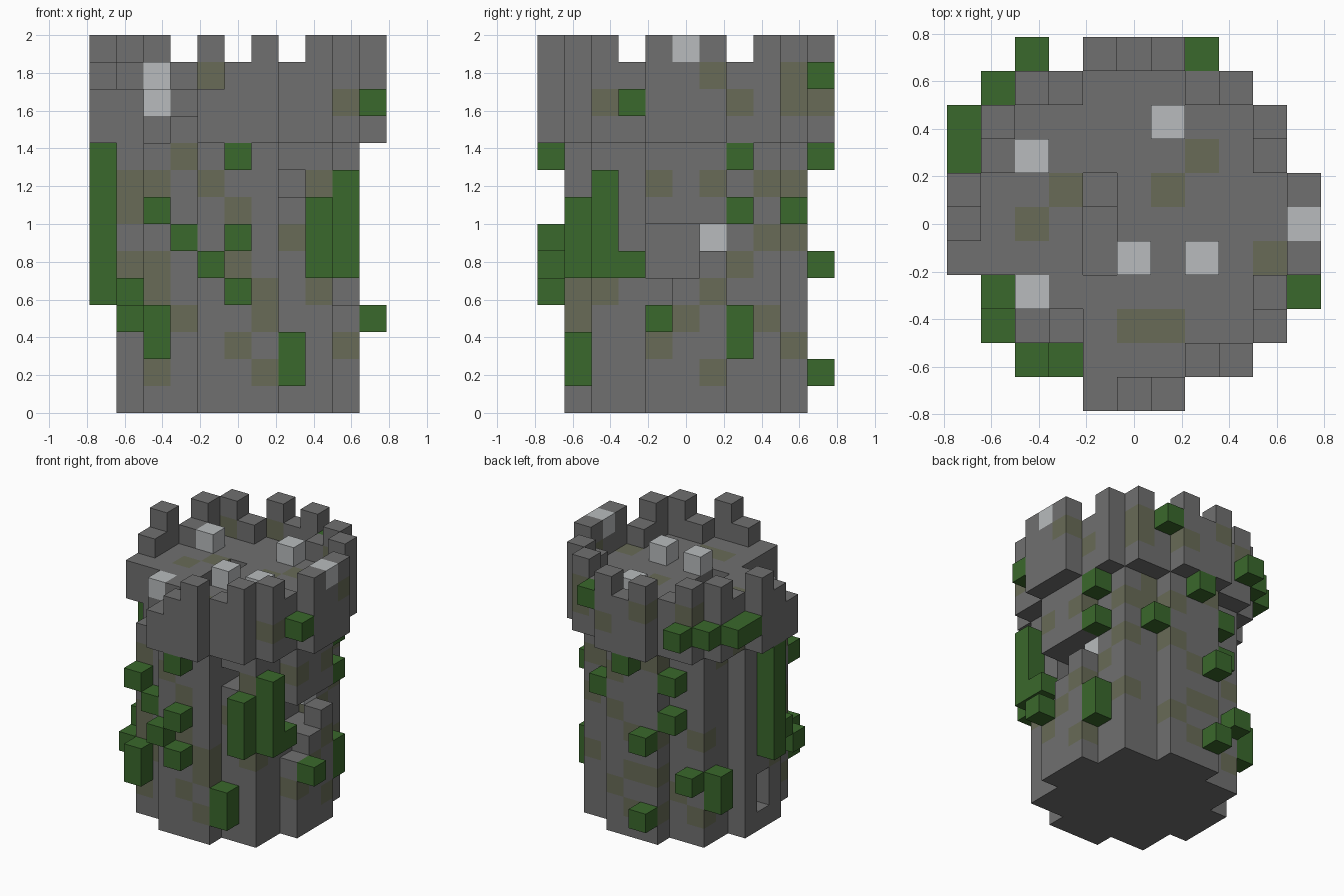
import bpy
import bmesh
import random
from mathutils import Vector

if "Cube" in bpy.data.objects:
    bpy.data.objects.remove(bpy.data.objects["Cube"], do_unlink=True)

UNIT = 1 / 7          # edge length of one building block
WALL_TOP = 10         # the battlement starts here
DECK = 12             # walkable roof level

COLOURS = {
    "stone": (0.16, 0.16, 0.16),
    "mossy_stone": (0.138, 0.147, 0.095),
    "leaf_green": (0.042, 0.138, 0.025),
    "pale_stone": (0.48, 0.50, 0.51),
}
SIDES = [Vector(v) for v in ((1, 0, 0), (-1, 0, 0), (0, 1, 0),
                             (0, -1, 0), (0, 0, 1), (0, 0, -1))]


def make_material(name, colour):
    mat = bpy.data.materials.new(name)
    mat.use_nodes = True
    rgba = (*colour, 1)
    mat.diffuse_color = rgba
    mat.node_tree.nodes["Principled BSDF"].inputs["Base Color"].default_value = rgba
    return mat


MATERIALS = [make_material(n, c) for n, c in COLOURS.items()]
INDEX = {name: n for n, name in enumerate(COLOURS)}
blocks = {}           # (x, y, z) -> (part name, colour name)


def disc(half_widths):
    """Stepped round plan: half width of each row, by distance from the middle."""
    reach = len(half_widths) - 1
    return {(x, y) for y in range(-reach, reach + 1)
            for x in range(-half_widths[abs(y)], half_widths[abs(y)] + 1)}


def fill(plan, bottom, top, part, colour="stone"):
    for x, y in plan:
        for z in range(bottom, top):
            blocks[x, y, z] = (part, colour)


def carve(plan, bottom, top):
    for x, y in plan:
        for z in range(bottom, top):
            blocks.pop((x, y, z), None)


def paint_hit(axis, sign, across, z):
    """Turn the outermost stone block of one side into mossy stone."""
    for depth in range(6, -7, -1):
        key = (across, sign * depth, z) if axis == "y" else (sign * depth, across, z)
        if key in blocks:
            part, colour = blocks[key]
            if colour == "stone":
                blocks[key] = (part, "mossy_stone")
            return


# Tower wall and wider battlement
body = disc([4, 4, 3, 3, 1])
crown = disc([5, 5, 4, 4, 3, 1])
rim = {(x, y) for x, y in crown
       if any((x + int(s.x), y + int(s.y)) not in crown for s in SIDES[:4])}
fill(body, 0, WALL_TOP, "tower_wall")
fill(crown, WALL_TOP, DECK, "battlement")
fill(rim, DECK, DECK + 1, "battlement")
for sx in (-1, 1):
    for sy in (-1, 1):
        fill([(sx, sy * 5), (sx * 3, sy * 4), (sx * 4, sy * 3), (sx * 5, sy)],
             DECK + 1, DECK + 2, "battlement")

# Collapsed corner of the battlement
carve([(-4, -2), (-4, -3), (-3, -4), (-2, -4), (-3, -3)], WALL_TOP, DECK + 2)
carve([(-2, -3)], WALL_TOP + 1, DECK + 2)
carve([(-1, -5), (-5, -1)], DECK, DECK + 2)

# Roof hatch, slit windows and breach in the side wall
carve([(-1, -1), (-1, 0)], DECK - 2, DECK)
carve([(-1, 1)], DECK - 1, DECK)
carve([(-4, 0)], 1, 3)
carve([(2, -3), (2, -2)], 8, 9)
for y in (-1, 0, 1):
    carve([(4, y)], 5 + y, 7)
    carve([(3, y)], 5, 7)

# Moss patches on the front, the right side and the roof
front_moss = {-4: [7], -3: [4, 5, 8], -2: [3, 9], -1: [8, 12], 0: [2, 5, 7],
              1: [1, 3, 4], 2: [6], 3: [4, 8], 4: [2, 11]}
side_moss = {-4: [3, 4], -3: [4, 11], -1: [2, 8], 0: [3], 1: [1, 4, 8, 12],
             2: [5, 11], 3: [3, 6, 8], 4: [2, 6, 8, 11, 12]}
for across, heights in front_moss.items():
    for z in heights:
        paint_hit("y", -1, across, z)
for across, heights in side_moss.items():
    for z in heights:
        paint_hit("x", 1, across, z)
fill([(2, 2), (1, 1), (-2, 1), (-3, 0), (0, -3), (1, -3), (4, -1)],
     DECK - 1, DECK, "battlement", "mossy_stone")

# Scattered moss on the remaining two sides
rng = random.Random(4)
for axis, sign in (("y", 1), ("x", -1)):
    for _ in range(17):
        paint_hit(axis, sign, rng.randint(-4, 4), rng.randint(1, 12))

# Pale loose stones
fill([(0, -1), (2, -1), (1, 3), (-3, 2)], DECK, DECK + 1, "loose_stones", "pale_stone")
fill([(-3, -2)], DECK - 1, DECK, "loose_stones", "pale_stone")
fill([(5, 0)], DECK + 1, DECK + 2, "loose_stones", "pale_stone")
fill([(3, 1)], 6, 7, "loose_stones", "pale_stone")

# Vines: column in plan -> list of (bottom, top)
vines = {
    (-5, 0): [(4, 10)], (-4, -2): [(4, 5)], (-4, -3): [(3, 4)],
    (-3, -4): [(2, 4), (7, 8)], (-2, -4): [(6, 7)], (-1, -5): [(5, 6)],
    (0, -5): [(4, 5), (6, 7), (9, 10)], (2, -4): [(1, 3)],
    (3, -4): [(5, 8)], (4, -3): [(5, 9)], (4, -2): [(5, 6)],
    (5, -1): [(3, 4)], (5, -2): [(11, 12)],
    (4, 2): [(2, 4), (7, 8), (9, 10)], (2, 4): [(7, 8)],
    (2, 5): [(12, 13)], (0, 5): [(9, 10)], (-1, 5): [(1, 2), (5, 6)],
    (-2, 4): [(6, 7), (8, 9)], (-3, 4): [(3, 4)], (-4, 3): [(2, 4)],
    (-3, 5): [(11, 12)], (-4, 4): [(11, 12)],
    (-5, 2): [(11, 12)], (-5, 3): [(11, 12)],
}
for column, spans in vines.items():
    for bottom, top in spans:
        fill([column], bottom, top, "vines", "leaf_green")


def build(part):
    """Make one mesh from the exposed faces of a part's blocks."""
    bm = bmesh.new()
    for key, (owner, colour) in blocks.items():
        if owner != part:
            continue
        middle = Vector(key) + Vector((0, 0, 0.5))
        for side in SIDES:
            if tuple(int(c) for c in Vector(key) + side) in blocks:
                continue
            u = Vector((side.y, side.z, side.x)) / 2
            v = side.cross(u)
            centre = middle + side / 2
            corners = (centre - u - v, centre + u - v, centre + u + v, centre - u + v)
            face = bm.faces.new([bm.verts.new(c * UNIT) for c in corners])
            face.material_index = INDEX[colour]
    bmesh.ops.remove_doubles(bm, verts=bm.verts, dist=UNIT / 100)
    mesh = bpy.data.meshes.new(part)
    bm.to_mesh(mesh)
    bm.free()
    for mat in MATERIALS:
        mesh.materials.append(mat)
    bpy.context.collection.objects.link(bpy.data.objects.new(part, mesh))


for part_name in ("tower_wall", "battlement", "loose_stones", "vines"):
    build(part_name)
